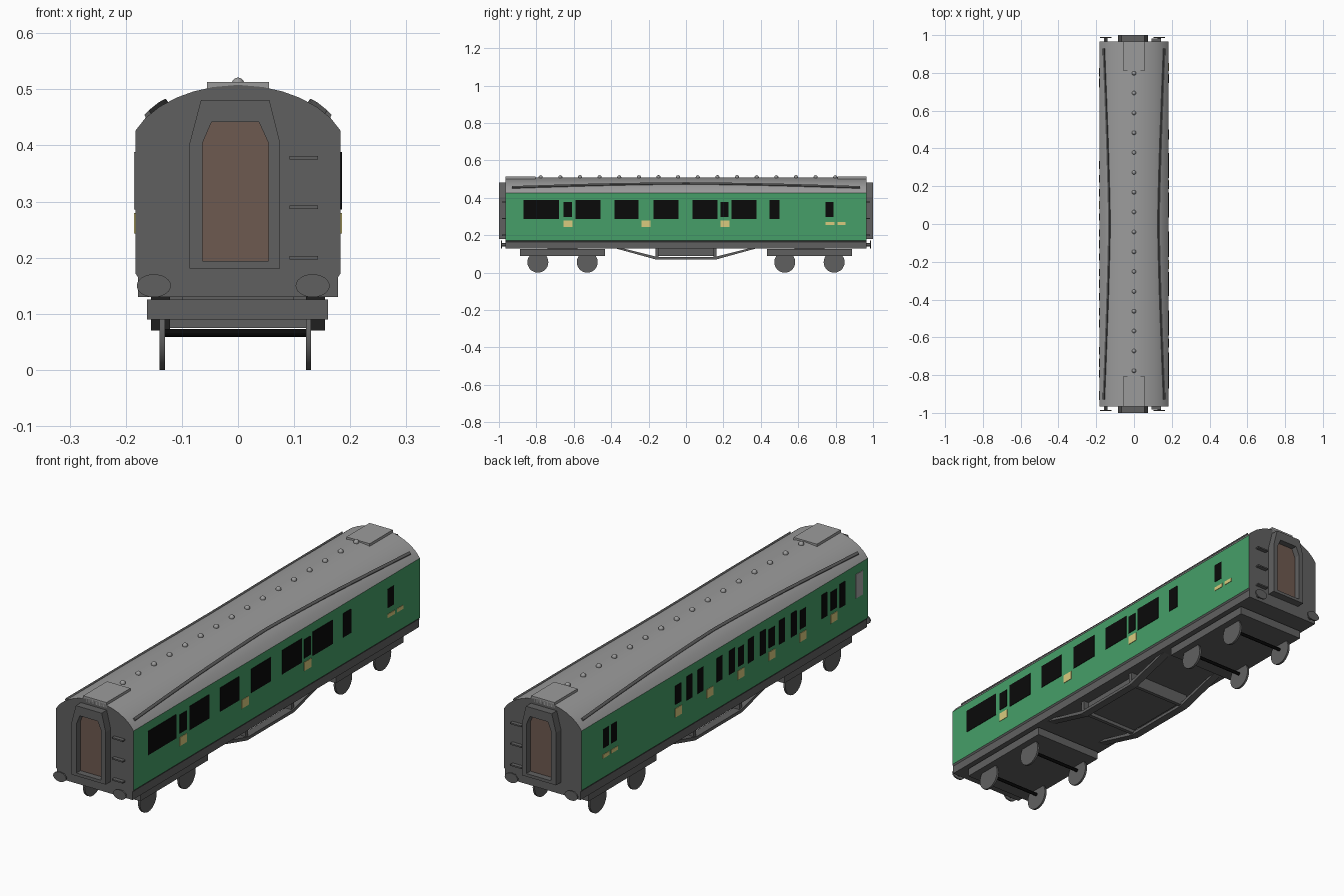
import bpy, bmesh, math
from mathutils import Matrix, Vector

if "Cube" in bpy.data.objects:
    bpy.data.objects.remove(bpy.data.objects["Cube"])


def mat(name, r, g, b):
    m = bpy.data.materials.new(name)
    m.diffuse_color = (r, g, b, 1)
    m.use_nodes = True
    m.node_tree.nodes["Principled BSDF"].inputs["Base Color"].default_value = m.diffuse_color
    return m


GREEN = mat("green paint", 0.061, 0.345, 0.138)
ROOF = mat("roof grey", 0.33, 0.33, 0.33)
DARK = mat("dark grey", 0.118, 0.118, 0.118)
BLACK = mat("black", 0.003, 0.003, 0.003)
BROWN = mat("brown door", 0.155, 0.1, 0.08)
YELLOW = mat("pale yellow", 0.7, 0.6, 0.21)
PALE = mat("pale glass", 0.38, 0.38, 0.38)


def finish(name, bm, mats, smooth=False):
    bmesh.ops.recalc_face_normals(bm, faces=bm.faces)
    me = bpy.data.meshes.new(name)
    bm.to_mesh(me)
    bm.free()
    for m in mats:
        me.materials.append(m)
    ob = bpy.data.objects.new(name, me)
    bpy.context.collection.objects.link(ob)
    if smooth:
        bpy.ops.object.select_all(action='DESELECT')
        ob.select_set(True)
        bpy.context.view_layer.objects.active = ob
        bpy.ops.object.shade_smooth_by_angle(angle=math.radians(30))
    return ob


def add_box(bm, x0, x1, y0, y1, z0, z1):
    c = Matrix.Translation(((x0 + x1) / 2, (y0 + y1) / 2, (z0 + z1) / 2))
    s = Matrix.Diagonal((abs(x1 - x0), abs(y1 - y0), abs(z1 - z0), 1))
    bmesh.ops.create_cube(bm, size=1, matrix=c @ s)


def boxes(name, dims, m):
    bm = bmesh.new()
    for d in dims:
        add_box(bm, *d)
    return finish(name, bm, [m])


def add_prism(bm, pts, offset):
    f = bm.faces.new([bm.verts.new(p) for p in pts])
    ext = bmesh.ops.extrude_face_region(bm, geom=[f])["geom"]
    bmesh.ops.translate(bm, vec=offset, verts=[v for v in ext if isinstance(v, bmesh.types.BMVert)])


def add_cyl(bm, centre, r, depth, axis, scale=(1, 1, 1), seg=24):
    rot = Vector((0, 0, 1)).rotation_difference(Vector(axis)).to_matrix().to_4x4()
    bmesh.ops.create_cone(bm, cap_ends=True, segments=seg, radius1=r, radius2=r, depth=depth,
                          matrix=Matrix.Translation(centre) @ Matrix.Diagonal((*scale, 1)) @ rot)


# Body shell: one cross-section run along y, coloured by height and direction
L = 0.966
half = [(0.178, 0.13), (0.178, 0.165), (0.183, 0.172), (0.183, 0.426), (0.165, 0.449),
        (0.14, 0.469), (0.11, 0.485), (0.08, 0.496), (0.045, 0.504)]
section = half + [(0, 0.508)] + [(-x, z) for x, z in reversed(half)]
bm = bmesh.new()
add_prism(bm, [(x, -L, z) for x, z in section], (0, 2 * L, 0))
for f in bm.faces:
    c = f.calc_center_median()
    if abs(c.y) > 0.9 or c.z < 0.171:
        f.material_index = 0
    else:
        f.material_index = 1 if c.z < 0.42 else 2
finish("body_shell", bm, [DARK, GREEN, ROOF], True)


# Windows and door markings as thin plates: (y0, y1, z0, z1)
def plates(name, side, rects, m):
    boxes(name, [(side * 0.181, side * 0.185, *r) for r in rects], m)


TALL, SMALL, PANEL, STRIP = (0.286, 0.388), (0.297, 0.377), (0.243, 0.28), (0.254, 0.27)
right_tall = [(-0.87, -0.68), (-0.59, -0.457), (-0.382, -0.254), (-0.174, -0.04),
              (0.035, 0.168), (0.243, 0.377), (0.447, 0.5)]
right_small = [(-0.655, -0.61), (0.184, 0.227), (0.746, 0.789)]
right_panels = [(-0.655, -0.607), (-0.238, -0.19), (0.184, 0.233)]
plates("right_windows", 1, [(*y, *TALL) for y in right_tall] + [(*y, *SMALL) for y in right_small], BLACK)
plates("right_door_markings", 1, [(*y, *PANEL) for y in right_panels]
       + [(0.746, 0.794, *STRIP), (0.81, 0.853, *STRIP)], YELLOW)

left_tall = [0.24, 0.165, 0.037, -0.047, -0.175, -0.257, -0.385, -0.465, -0.671, -0.793]
left_small = [0.803, 0.749, 0.314, -0.108, -0.317, -0.527, -0.735]
left_panels = [0.312, 0.101, -0.108, -0.317, -0.527, -0.735]
plates("left_windows", -1, [(y - 0.019, y + 0.019, *TALL) for y in left_tall]
       + [(y - 0.02, y + 0.02, *SMALL) for y in left_small], BLACK)
plates("left_door_markings", -1, [(y - 0.022, y + 0.022, *PANEL) for y in left_panels]
       + [(0.78, 0.825, *STRIP), (0.722, 0.767, *STRIP)], YELLOW)
plates("left_pale_window", -1, [(-0.931, -0.884, *TALL)], PALE)

# Roof: end hatches, dome vents, bowed rain strips
boxes("roof_hatches", [(-0.055, 0.055, *y, 0.49, 0.513) for y in ((-L, -0.805), (0.81, L))], ROOF)
bm = bmesh.new()
for i in range(16):
    bmesh.ops.create_uvsphere(bm, u_segments=12, v_segments=8, radius=0.011,
                              matrix=Matrix.Translation((0, -0.777 + i * 0.105, 0.51)))
finish("roof_vents", bm, [ROOF], True)


def roof_z(x):
    for (xa, za), (xb, zb) in zip(half[3:], half[4:]):
        if xb <= x <= xa:
            return za + (zb - za) * (xa - x) / (xa - xb)
    return 0.5


bm = bmesh.new()
for s in (-1, 1):
    rings = []
    for i in range(17):
        t = -1 + i / 8
        x = 0.128 + 0.03 * abs(t) ** 1.3
        z = roof_z(x)
        rings.append([bm.verts.new((s * (x + a), 0.93 * t, z + b))
                      for a, b in ((-0.005, 0), (0.005, -0.007), (0.009, 0.0), (0.001, 0.008))])
    for a, b in zip(rings, rings[1:]):
        for k in range(4):
            bm.faces.new((a[k], a[(k + 1) % 4], b[(k + 1) % 4], b[k]))
    bm.faces.new(rings[0])
    bm.faces.new(rings[-1])
finish("rain_strips", bm, [DARK])

# End details, repeated at both ends
outer = [(-0.086, 0.181), (0.075, 0.181), (0.075, 0.405), (0.056, 0.481), (-0.066, 0.481), (-0.086, 0.405)]
inner = [(-0.063, 0.194), (0.054, 0.194), (0.054, 0.405), (0.037, 0.442), (-0.047, 0.442), (-0.063, 0.405)]
for e, end in ((-1, "front"), (1, "back")):
    # Gangway frame around the corridor door
    bm = bmesh.new()
    loops = [[bm.verts.new((x, e * y, z)) for x, z in prof]
             for prof, y in ((outer, 0.96), (outer, 1.0), (inner, 1.0), (inner, 0.96))]
    for a, b in zip(loops, loops[1:] + loops[:1]):
        for k in range(6):
            n = (k + 1) % 6
            bm.faces.new((a[k], a[n], b[n], b[k]))
    finish(end + "_gangway_frame", bm, [DARK])
    bm = bmesh.new()
    add_prism(bm, [(x, e * 0.96, z) for x, z in inner], (0, e * 0.013, 0))
    finish(end + "_corridor_door", bm, [BROWN])
    # Oval buffers on shanks
    bm = bmesh.new()
    for x in (-0.15, 0.133):
        add_cyl(bm, (x, e * 0.987, 0.15), 0.0205, 0.006, (0, 1, 0), (1.48, 1, 1))
        add_cyl(bm, (x, e * 0.972, 0.15), 0.009, 0.028, (0, 1, 0), seg=12)
    finish(end + "_buffers", bm, [DARK], True)
    # Climbing steps
    boxes(end + "_steps", [(0.092, 0.143, e * 0.96, e * 0.983, z - 0.003, z + 0.003)
                           for z in (0.2, 0.29, 0.378)], DARK)

    # Bogie: slab, wheels and axles
    y0 = e * 0.66
    boxes(end + "_bogie_slab", [(-0.162, 0.16, y0 - 0.228, y0 + 0.228, 0.09, 0.125),
                                (-0.1, 0.1, y0 - 0.08, y0 + 0.08, 0.12, 0.135)], DARK)
    wheels, axles = bmesh.new(), bmesh.new()
    for y in (y0 - 0.132, y0 + 0.132):
        for x in (-0.135, 0.126):
            add_cyl(wheels, (x, y, 0.056), 0.056, 0.009, (1, 0, 0), seg=28)
        add_cyl(axles, (-0.004, y, 0.066), 0.007, 0.26, (1, 0, 0), seg=12)
    finish(end + "_wheels", wheels, [DARK], True)
    finish(end + "_axles", axles, [BLACK], True)

# Underframe trusses, cross bars and equipment box
truss = [(-0.385, 0.132), (-0.16, 0.07), (0.16, 0.07), (0.385, 0.132),
         (0.345, 0.132), (0.15, 0.083), (-0.15, 0.083), (-0.345, 0.132)]
bm = bmesh.new()
for x in (-0.155, 0.121):
    add_prism(bm, [(x, y, z) for y, z in truss], (0.034, 0, 0))
finish("side_trusses", bm, [DARK])
boxes("truss_cross_bars", [(-0.15, 0.15, y - 0.008, y + 0.008, 0.075, 0.132) for y in (-0.155, 0.155)], DARK)
boxes("equipment_box", [(-0.125, 0.125, -0.155, 0.155, 0.09, 0.132)], DARK)
